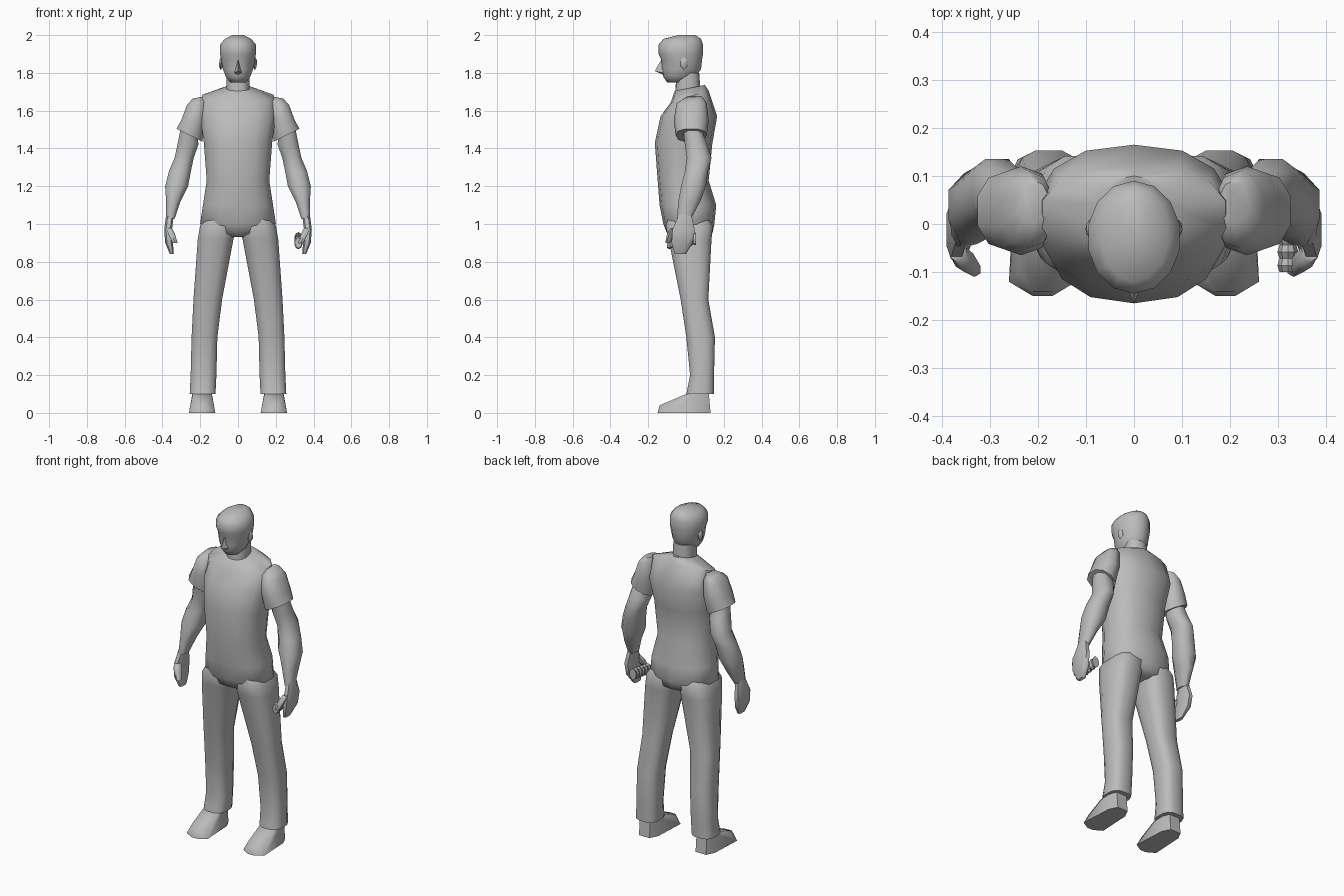
import bpy
import bmesh
from math import sin, cos, pi, radians
from mathutils import Matrix, Vector

cube = bpy.data.objects.get("Cube")
if cube:
    bpy.data.objects.remove(cube, do_unlink=True)

# One plain grey for the whole figure
colour = (.5, .5, .5, 1)
grey = bpy.data.materials.new("plain grey")
grey.use_nodes = True
grey.diffuse_color = colour
grey.node_tree.nodes["Principled BSDF"].inputs["Base Color"].default_value = colour


def finish(name, bm, angle=60):
    """Turn the bmesh into a grey object, smooth except at sharp edges."""
    bmesh.ops.recalc_face_normals(bm, faces=bm.faces)
    mesh = bpy.data.meshes.new(name)
    bm.to_mesh(mesh)
    bm.free()
    mesh.materials.append(grey)
    part = bpy.data.objects.new(name, mesh)
    bpy.context.collection.objects.link(part)
    bpy.ops.object.select_all(action='DESELECT')
    part.select_set(True)
    bpy.context.view_layer.objects.active = part
    bpy.ops.object.shade_smooth_by_angle(angle=radians(angle))


def skin(name, loops, angle=60):
    """Join neighbouring loops of points with faces and close both ends."""
    bm = bmesh.new()
    loops = [[bm.verts.new(point) for point in loop] for loop in loops]
    for low, high in zip(loops, loops[1:]):
        for i in range(len(low)):
            bm.faces.new((low[i], low[i - 1], high[i - 1], high[i]))
    bm.faces.new(loops[0])
    bm.faces.new(loops[-1])
    finish(name, bm, angle)


def hull(name, points):
    bm = bmesh.new()
    for point in points:
        bm.verts.new(point)
    bmesh.ops.convex_hull(bm, input=bm.verts)
    finish(name, bm)


def rounded(value, squareness):
    return abs(value) ** squareness * (1 if value > 0 else -1)


def cross_section(ring, sides, squareness, side):
    """Rounded outline inside the limits of the ring, sloped if asked."""
    z, inner, outer, front, back, *slopes = ring
    slope_x, slope_y = slopes or (0, 0)
    for i in range(sides):
        angle = 2 * pi * (i + .5) / sides
        dx = rounded(cos(angle), squareness) * (outer - inner) / 2 / cos(pi / sides)
        dy = rounded(sin(angle), squareness) * (back - front) / 2
        yield Vector((side * ((inner + outer) / 2 + dx),
                      (front + back) / 2 + dy,
                      z + slope_x * dx + slope_y * dy))


def loft(name, rings, sides=10, squareness=.85, side=1):
    """Skin rings of height, inner, outer, front, back and optional slopes."""
    skin(name, [list(cross_section(ring, sides, squareness, side)) for ring in rings])


def body(name, rings, squareness=.85):
    """Loft about the centre line, from rings of height, half width, front, back."""
    loft(name, [(z, -half, half, *rest) for z, half, *rest in rings], 14, squareness)


# Torso with sloping shoulders, chest, waist and hips
body("torso", [
    (1.72, .07, -.06, .1, 0, .2),
    (1.675, .19, -.08, .12, 0, .3),
    (1.57, .2, -.135, .165),
    (1.43, .18, -.165, .14),
    (1.23, .165, -.15, .12),
    (1.1, .185, -.14, .16),
    (1, .2, -.12, .15),
    (.95, .13, -.1, .14),
    (.93, .04, -.06, .1)])

# Neck and head, with jaw, eye hollow, brow and crown
body("neck", [(1.66, .06, -.06, .08), (1.8, .06, -.05, .07)])
body("head", [
    (1.75, .04, -.1, 0),
    (1.78, .065, -.12, .05),
    (1.82, .08, -.13, .08),
    (1.87, .09, -.13, .085),
    (1.9, .095, -.145, .09),
    (1.95, .095, -.145, .09),
    (1.98, .07, -.12, .08),
    (2, .03, -.04, .05)], squareness=1)
hull("nose", [(0, -.12, 1.89), (0, -.165, 1.81),
              (0, -.12, 1.79), (.02, -.12, 1.8), (-.02, -.12, 1.8)])


def limbs(label, side):
    # Ear
    bm = bmesh.new()
    bmesh.ops.create_icosphere(bm, subdivisions=1, radius=.03)
    bmesh.ops.scale(bm, vec=(.4, .7, 1.2), verts=bm.verts)
    bmesh.ops.translate(bm, vec=(side * .09, -.01, 1.85), verts=bm.verts)
    finish(label + "_ear", bm)

    # Trouser leg, starting inside the hips and straight at the hem
    loft(label + "_trouser_leg", [
        (1.08, .05, .14, -.08, .09),
        (.99, .01, .2, -.11, .145),
        (.92, .025, .212, -.095, .138),
        (.6, .085, .235, -.03, .12),
        (.4, .11, .245, 0, .155),
        (.2, .115, .25, .02, .15),
        (.1, .12, .255, 0, .15)], sides=12, squareness=.7, side=side)

    # Shoe with a flat sole, rounded heel and low pointed toe
    shoe = [(.035, .13, 0), (.06, .08, 0), (.035, .12, .11), (.05, .08, .11),
            (.05, 0, .1), (.07, -.12, 0), (.05, -.1, .05), (.02, -.15, 0), (.02, -.14, .04)]
    hull(label + "_shoe", [(side * .19 + flip * half, y, z)
                           for half, y, z in shoe for flip in (-1, 1)])

    # Short sleeve with a slanted cuff
    loft(label + "_sleeve", [
        (1.67, .18, .24, 0, .09, -.2, 0),
        (1.64, .17, .27, -.05, .11, -.2, 0),
        (1.55, .17, .3, -.065, .12),
        (1.47, .19, .325, -.055, .11, .5, 0)], side=side)

    # Bare arm, bent at the elbow
    loft(label + "_arm", [
        (1.52, .22, .3, -.02, .08),
        (1.42, .21, .32, -.01, .115),
        (1.35, .235, .335, 0, .14),
        (1.28, .25, .365, -.01, .12),
        (1.2, .265, .385, -.03, .11),
        (1.12, .305, .38, -.045, .08),
        (1.03, .335, .38, -.05, .03)], sides=8, side=side)

    # Hand, with a thumb curving forward and inward
    loft(label + "_hand", [
        (1.05, .34, .38, -.04, .03),
        (.97, .35, .39, -.075, .05),
        (.9, .345, .385, -.08, .04),
        (.84, .34, .36, -.06, 0)], sides=8, squareness=.7, side=side)
    loft(label + "_thumb", [
        (.98, .35, .38, -.08, -.04),
        (.95, .335, .37, -.1, -.05),
        (.9, .32, .345, -.11, -.08)], sides=6, side=side)


for label, side in (("left", 1), ("right", -1)):
    limbs(label, side)

# Ribbed grip held in the left hand
ribs = []
for k in range(12):
    radius = .035 if k % 2 else .028
    centre = Vector((.32, -.1 + .014 * k, .9 + .002 * k))
    spokes = [Matrix.Rotation(pi * i / 5, 3, 'Y') @ Vector((0, 0, radius)) for i in range(10)]
    ribs.append([centre + Vector((.65 * spoke.x, 0, spoke.z)) for spoke in spokes])
skin("left_hand_grip", ribs, angle=30)
